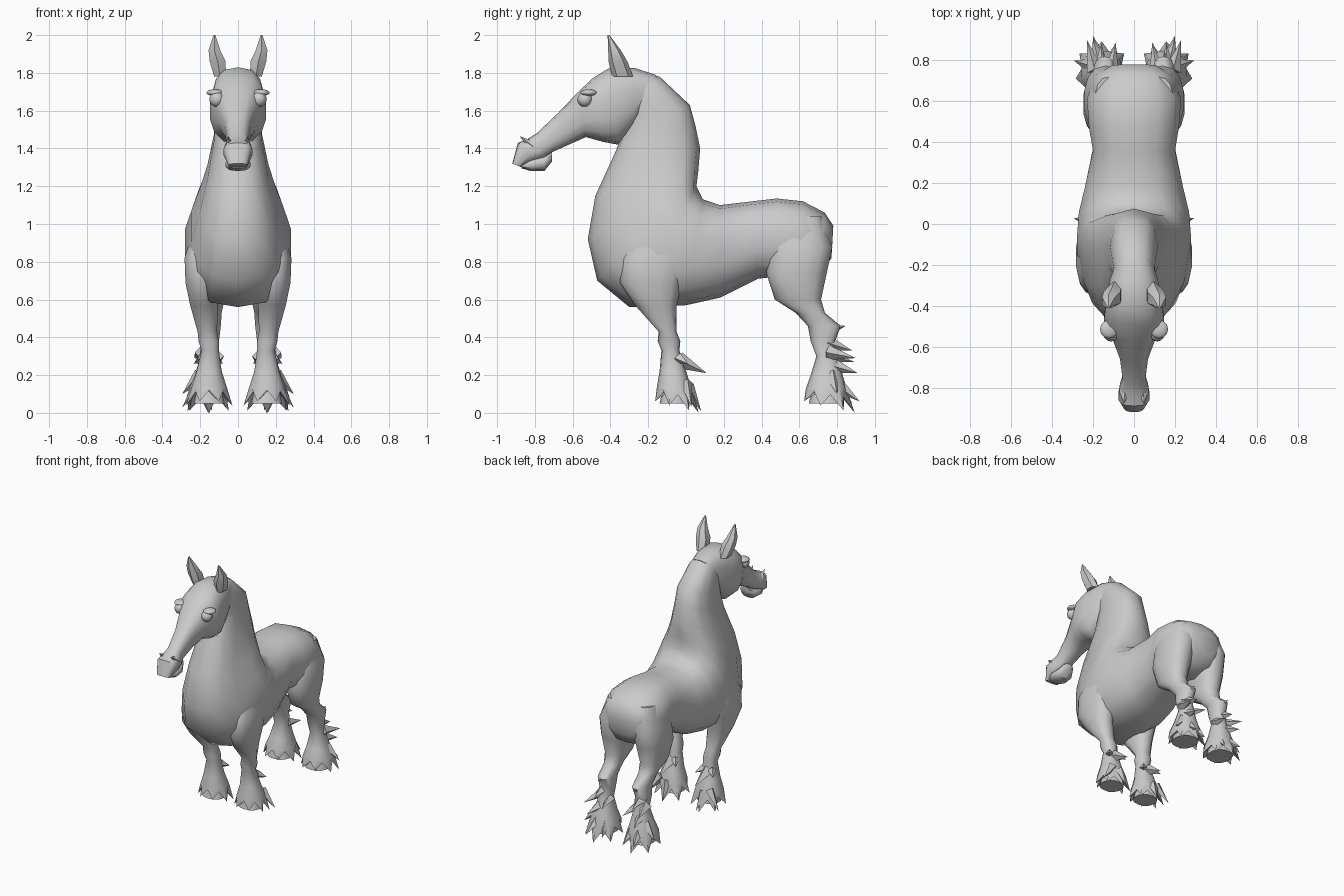
import bpy
import bmesh
import math
from mathutils import Vector

cube = bpy.data.objects.get("Cube")
if cube:
    bpy.data.objects.remove(cube, do_unlink=True)


def finish(name, bm, angle=50):
    """Turn a bmesh into a smooth shaded object."""
    bmesh.ops.recalc_face_normals(bm, faces=bm.faces)
    mesh = bpy.data.meshes.new(name)
    bm.to_mesh(mesh)
    bm.free()
    obj = bpy.data.objects.new(name, mesh)
    bpy.context.collection.objects.link(obj)
    bpy.ops.object.select_all(action='DESELECT')
    obj.select_set(True)
    bpy.context.view_layer.objects.active = obj
    bpy.ops.object.shade_smooth_by_angle(angle=math.radians(angle))
    return obj


def loft(name, rings, angle=50):
    """Skin a list of equal-length point rings and cap both ends."""
    bm = bmesh.new()
    rows = [[bm.verts.new(p) for p in ring] for ring in rings]
    n = len(rows[0])
    for a, b in zip(rows, rows[1:]):
        for i in range(n):
            j = (i + 1) % n
            bm.faces.new((a[i], a[j], b[j], b[i]))
    bm.faces.new(rows[0])
    bm.faces.new(rows[-1])
    return finish(name, bm, angle)


def soft(v, power):
    return math.copysign(abs(v) ** power, v)


def spine_ring(top_y, top_z, low_y, low_z, half, sides=14, power=0.8):
    """Ring hung between a point on the back and a point underneath."""
    top, low = Vector((0, top_y, top_z)), Vector((0, low_y, low_z))
    mid, up = (top + low) / 2, (top - low) / 2
    turns = [2 * math.pi * i / sides for i in range(sides)]
    return [mid + up * soft(math.cos(t), power)
            + Vector((half * soft(math.sin(t), power), 0, 0)) for t in turns]


def level_ring(side, z, y0, y1, x0, x1, sides=14):
    """Horizontal oval ring for one side of the animal."""
    turns = [2 * math.pi * i / sides for i in range(sides)]
    return [Vector((side * ((x0 + x1) / 2 + (x1 - x0) / 2 * soft(math.sin(t), 0.85)),
                    (y0 + y1) / 2 - (y1 - y0) / 2 * soft(math.cos(t), 0.85), z))
            for t in turns]


def hem_ring(side, y0, y1, x0, x1, sides=14):
    """Jagged lower edge of the leg hair, longest at the back."""
    ring = []
    for i in range(sides):
        t = 2 * math.pi * i / sides
        back = (1 - math.cos(t)) / 2
        reach = 1.2 + 0.2 * back if i % 2 else 0.95
        z = 0.065 * (1 - back) if i % 2 else 0.12 - 0.04 * back
        ring.append(Vector((side * ((x0 + x1) / 2 + (x1 - x0) / 2 * reach * math.sin(t)),
                            (y0 + y1) / 2 - (y1 - y0) / 2 * reach * math.cos(t), z)))
    return ring


def spikes(name, side, tufts):
    """Pointed tufts, each given as base, tip and radius."""
    bm = bmesh.new()
    for base, tip, radius in tufts:
        a, b = [Vector((side * p[0], p[1], p[2])) for p in (base, tip)]
        axis = b - a
        made = bmesh.ops.create_cone(bm, cap_ends=True, segments=4, radius1=radius,
                                     radius2=0, depth=axis.length)
        turn = axis.to_track_quat('Z', 'Y')
        for v in made['verts']:
            v.co = turn @ v.co + (a + b) / 2
    return finish(name, bm, 20)


def ball(name, centre, size):
    bm = bmesh.new()
    bmesh.ops.create_uvsphere(bm, u_segments=12, v_segments=8, radius=1)
    for v in bm.verts:
        v.co = Vector([c + s * p for c, s, p in zip(centre, size, v.co)])
    return finish(name, bm, 60)


# Torso and neck: one skin fanning around the withers
body = [
    (.78, .99, .77, .82, .11), (.735, 1.06, .72, .74, .19), (.62, 1.12, .6, .69, .235),
    (.48, 1.135, .47, .72, .225), (.35, 1.12, .38, .71, .205), (.18, 1.1, .18, .61, .245),
    (.09, 1.13, 0, .57, .275), (.055, 1.2, -.3, .56, .285), (.065, 1.28, -.47, .7, .25),
    (.07, 1.34, -.52, .92, .205), (.075, 1.4, -.48, 1.15, .165), (.05, 1.52, -.37, 1.39, .13),
    (.02, 1.63, -.33, 1.5, .12), (-.14, 1.78, -.3, 1.56, .105), (-.27, 1.82, -.33, 1.6, .09)]
loft("body_and_neck", [spine_ring(*r) for r in body])

# Head tapering to the muzzle
head = [
    (-.16, 1.79, -.24, 1.57, .09), (-.27, 1.825, -.28, 1.5, .12), (-.4, 1.83, -.36, 1.42, .14),
    (-.49, 1.775, -.44, 1.435, .15), (-.57, 1.7, -.53, 1.46, .11), (-.68, 1.585, -.62, 1.42, .07),
    (-.79, 1.48, -.71, 1.38, .056), (-.84, 1.45, -.75, 1.35, .07), (-.89, 1.43, -.8, 1.33, .078),
    (-.92, 1.32, -.87, 1.3, .05)]
loft("head", [spine_ring(*r, power=0.75) for r in head])

# Lower lip
lip = [(-.71, 1.38, -.71, 1.33, .04), (-.75, 1.36, -.75, 1.28, .06),
       (-.82, 1.35, -.82, 1.28, .068), (-.875, 1.32, -.87, 1.295, .04)]
loft("lower_lip", [spine_ring(*r, sides=10) for r in lip])

# Leg profiles: height, front, back, inner, outer
front_leg = [
    (.98, -.24, -.02, .14, .235), (.82, -.34, .02, .1, .285), (.69, -.35, -.02, .1, .28),
    (.57, -.27, -.05, .105, .255), (.43, -.145, -.05, .11, .215), (.38, -.15, -.03, .1, .21),
    (.33, -.13, -.035, .1, .195), (.22, -.14, 0, .085, .22), (.13, -.155, .03, .055, .25)]
hind_leg = [
    (1.04, .5, .72, .05, .19), (.88, .44, .775, .03, .245), (.74, .425, .745, .04, .25),
    (.6, .47, .715, .07, .225), (.53, .58, .735, .085, .205), (.46, .645, .82, .09, .2),
    (.38, .66, .79, .1, .2), (.3, .69, .8, .1, .2), (.2, .66, .83, .08, .23),
    (.13, .635, .85, .055, .26)]

# Tufts of hair on the lower legs
front_tufts = [
    ((.155, -.04, .28), (.15, .11, .21), .045), ((.19, -.04, .29), (.235, .01, .26), .03),
    ((.12, -.04, .29), (.08, .01, .26), .03), ((.2, 0, .16), (.295, .03, .03), .035),
    ((.155, .01, .14), (.14, .08, .01), .035)]
hind_tufts = [
    ((.15, .75, .44), (.15, .845, .46), .035), ((.16, .75, .37), (.16, .88, .33), .04),
    ((.19, .75, .32), (.23, .9, .29), .04), ((.11, .75, .3), (.09, .89, .27), .035),
    ((.17, .78, .25), (.2, .91, .21), .04), ((.2, .77, .2), (.295, .8, .1), .04),
    ((.17, .8, .15), (.2, .92, .06), .04), ((.11, .8, .14), (.09, .88, .05), .035)]

# Ear profile
ear = [(1.78, -.39, -.28, .06, .13), (1.86, -.41, -.31, .06, .155),
       (1.92, -.412, -.345, .09, .16), (2, -.415, -.405, .12, .13)]

for side, word in ((1, "left"), (-1, "right")):
    for kind, profile, tufts in (("front", front_leg, front_tufts),
                                 ("hind", hind_leg, hind_tufts)):
        label = word + "_" + kind
        y0, y1, x0, x1 = profile[-1][1:]
        # Leg skin ends in a jagged hem turned inward underneath
        rings = [level_ring(side, *r) for r in profile]
        rings.append(hem_ring(side, y0, y1, x0, x1))
        rings.append(level_ring(side, .11, y0 + .04, y1 - .04, x0 + .04, x1 - .04))
        loft(label + "_leg", rings)
        hoof = [level_ring(side, z, y0 + d, y1 - d, x0 + d, x1 - d)
                for z, d in ((.14, .035), (.05, .015))]
        loft(label + "_hoof", hoof)
        spikes(label + "_feathering", side, tufts)

    loft(word + "_ear", [level_ring(side, *r, sides=6) for r in ear], 40)
    ball(word + "_eye", (side * .112, -.535, 1.66), (.04, .04, .04))
    ball(word + "_brow", (side * .122, -.515, 1.695), (.045, .045, .018))
    spikes(word + "_nostril", side, [((.045, -.81, 1.41), (.05, -.88, 1.465), .028)])
